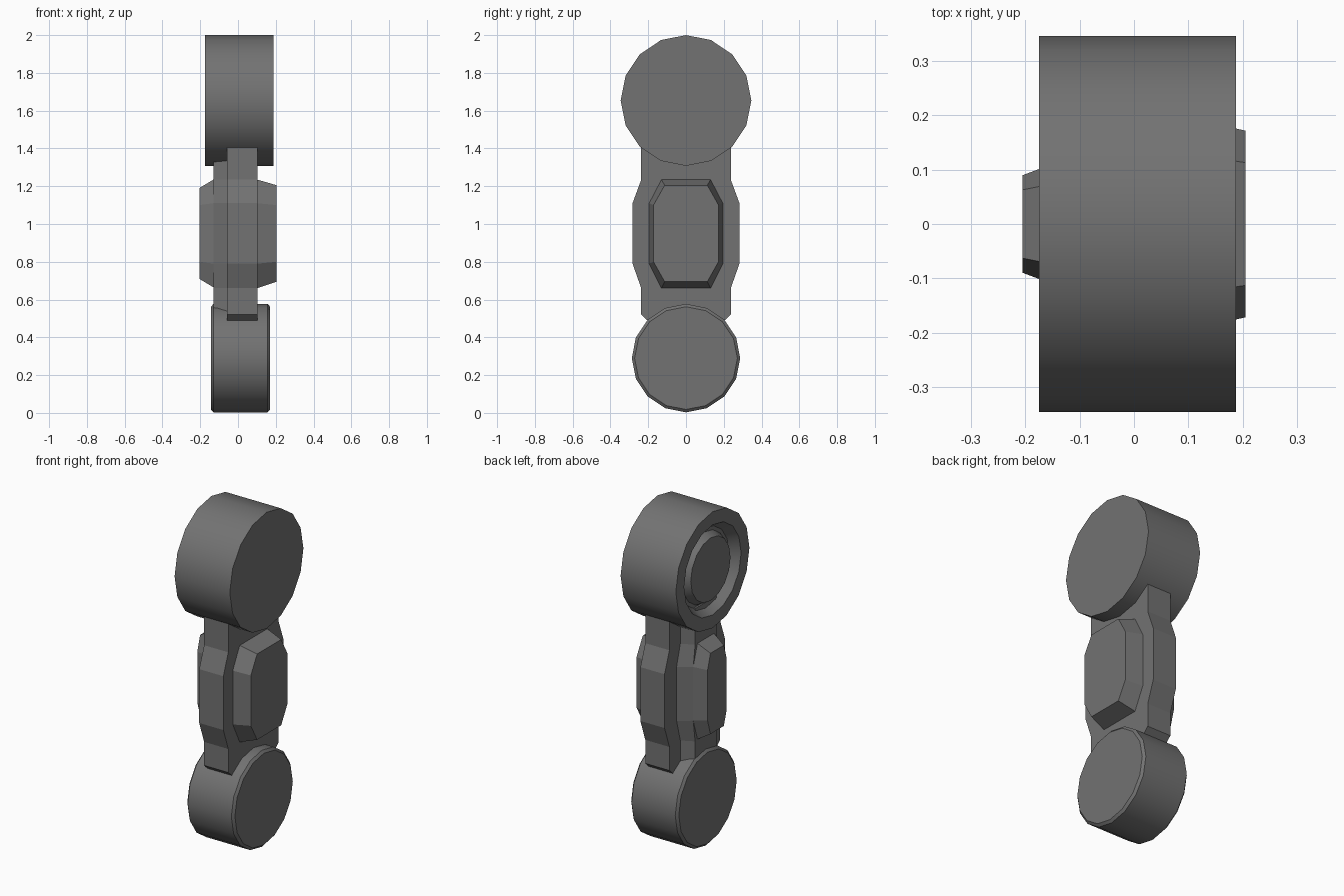
import bpy, bmesh
from math import sin, cos, pi, radians

if "Cube" in bpy.data.objects:
    bpy.data.objects.remove(bpy.data.objects["Cube"])

dark = bpy.data.materials.new("dark_grey")
dark.diffuse_color = (0.17, 0.17, 0.17, 1)
dark.use_nodes = True
dark.node_tree.nodes["Principled BSDF"].inputs["Base Color"].default_value = dark.diffuse_color


def make_object(name, bm, smooth):
    bmesh.ops.remove_doubles(bm, verts=bm.verts, dist=1e-5)
    bmesh.ops.recalc_face_normals(bm, faces=bm.faces)
    mesh = bpy.data.meshes.new(name)
    bm.to_mesh(mesh)
    bm.free()
    mesh.materials.append(dark)
    ob = bpy.data.objects.new(name, mesh)
    bpy.context.collection.objects.link(ob)
    if smooth:
        bpy.ops.object.select_all(action='DESELECT')
        ob.select_set(True)
        bpy.context.view_layer.objects.active = ob
        bpy.ops.object.shade_smooth_by_angle(angle=radians(30))
    return ob


def wheel(name, z, profile, n=16):
    """Spin an (x, radius) profile around a sideways axis at height z; ends are capped."""
    bm = bmesh.new()
    rings = [[bm.verts.new((x, r * sin(2 * pi * i / n), z + r * cos(2 * pi * i / n)))
              for i in range(n)] for x, r in profile]
    for a, b in zip(rings, rings[1:]):
        for i in range(n):
            j = (i + 1) % n
            bm.faces.new((a[i], a[j], b[j], b[i]))
    bm.faces.new(rings[0])
    bm.faces.new(rings[-1])
    return make_object(name, bm, True)


def slab(name, x0, half0, x1, half1):
    """Join two mirrored (y, z) half outlines at x0 and x1."""
    bm = bmesh.new()
    rings = []
    for x, half in ((x0, half0), (x1, half1)):
        pts = half + [(-y, z) for y, z in reversed(half)]
        rings.append([bm.verts.new((x, y, z)) for y, z in pts])
    a, b = rings
    for i in range(len(a)):
        j = (i + 1) % len(a)
        bm.faces.new((a[i], a[j], b[j], b[i]))
    bm.faces.new(a)
    bm.faces.new(b)
    return make_object(name, bm, False)


# Upper joint drum with a ring groove on its inner side
wheel("upper_drum", 1.654, [(-0.162, 0.187), (-0.12, 0.21), (-0.12, 0.232),
                            (-0.175, 0.268), (-0.175, 0.346), (0.188, 0.346)])

# Lower joint drum with bevelled rims
wheel("lower_drum", 0.290, [(-0.143, 0.272), (-0.13, 0.287), (0.157, 0.287), (0.17, 0.272)])

# Main arm plate
arm = [(0.237, 1.47), (0.237, 1.235), (0.283, 1.11), (0.283, 0.79),
       (0.237, 0.66), (0.237, 0.52), (0.17, 0.458)]
slab("arm_plate", -0.057, arm, 0.102, arm)


# Inner rib, tapering away from the plate
def rib(w, bulge):
    return [(w, 1.45), (w, 1.235), (bulge, 1.11), (bulge, 0.79), (w, 0.66), (w, 0.45)]


slab("inner_rib", -0.13, rib(0.10, 0.118), -0.057, rib(0.135, 0.17))


# Raised eight-sided pads on both sides
def pad(w_end, w_mid, top, upper, lower, bottom):
    return [(w_end, top), (w_mid, upper), (w_mid, lower), (w_end, bottom)]


slab("outer_pad", 0.102, pad(0.13, 0.195, 1.235, 1.11, 0.79, 0.66),
     0.205, pad(0.113, 0.172, 1.205, 1.10, 0.80, 0.695))
slab("inner_pad", -0.205, pad(0.063, 0.09, 1.19, 1.10, 0.80, 0.71),
     -0.13, pad(0.078, 0.118, 1.235, 1.11, 0.79, 0.665))
